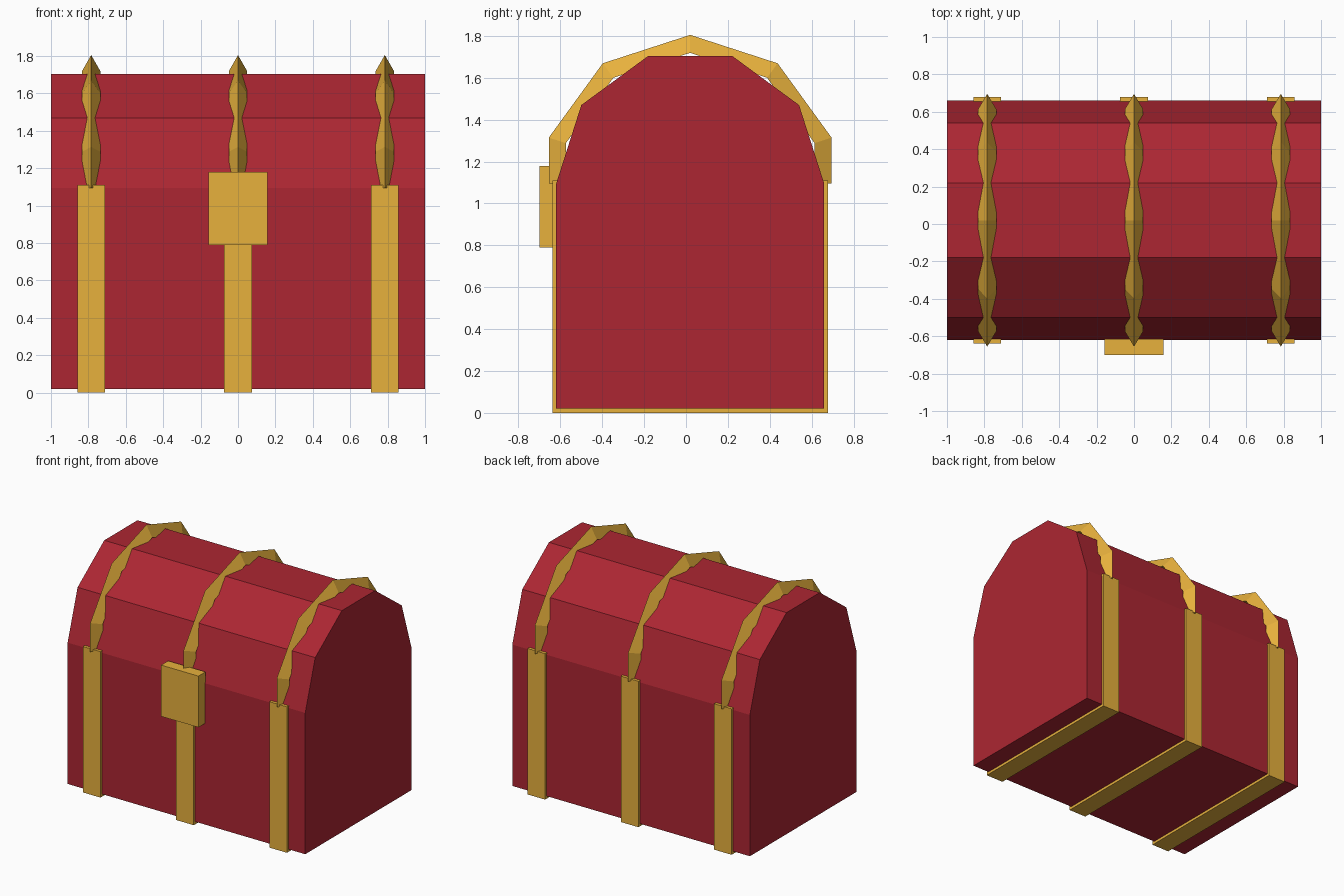
import bpy
import math

if "Cube" in bpy.data.objects:
    bpy.data.objects.remove(bpy.data.objects["Cube"])


def material(name, color):
    m = bpy.data.materials.new(name)
    m.diffuse_color = (*color, 1)
    m.use_nodes = True
    m.node_tree.nodes["Principled BSDF"].inputs["Base Color"].default_value = m.diffuse_color
    return m


RED = material("red paint", (0.413, 0.0194, 0.0319))
GOLD = material("gold metal", (0.831, 0.456, 0.048))


def add_mesh(name, verts, faces, mat):
    me = bpy.data.meshes.new(name)
    me.from_pydata(verts, [], faces)
    me.materials.append(mat)
    ob = bpy.data.objects.new(name, me)
    bpy.context.collection.objects.link(ob)
    return ob


def loft(name, rings, mat):
    """Skin a row of equal rings and cap both ends."""
    n = len(rings[0])
    verts = [p for r in rings for p in r]
    faces = [(a * n + i, a * n + (i + 1) % n, (a + 1) * n + (i + 1) % n, (a + 1) * n + i)
             for a in range(len(rings) - 1) for i in range(n)]
    faces += [tuple(reversed(range(n))), tuple(range(len(verts) - n, len(verts)))]
    return add_mesh(name, verts, faces, mat)


def box(name, x, y, z, mat):
    ring = [(y[0], z[0]), (y[1], z[0]), (y[1], z[1]), (y[0], z[1])]
    return loft(name, [[(v, a, b) for a, b in ring] for v in x], mat)


CY = 0.02  # centre of the chest in y

# Chest and faceted lid: one profile extruded along x
half = [(0.64, 0.02), (0.64, 1.095), (0.52, 1.47), (0.20, 1.705)]
profile = half + [(-y, z) for y, z in reversed(half)]
loft("chest_shell", [[(x, CY + y, z) for y, z in profile] for x in (-1, 1)], RED)

for label, bx in (("left", -0.785), ("middle", 0), ("right", 0.785)):
    # Flat strap around front, bottom and back
    box("strap_" + label, (bx - 0.074, bx + 0.074), (CY - 0.658, CY + 0.658), (0, 1.11), GOLD)

    # Arched strap over the lid: half of a ten-sided ring with a triangular section
    rings = []
    for deg in (0, 18, 54, 90, 126, 162, 180):
        a = math.radians(deg)
        # the ends lie in the middle of a ring side
        k = math.cos(math.radians(18)) if deg in (0, 180) else 1
        rings.append([(bx + dx, CY + r * k * math.cos(a), 1.095 + r * k * math.sin(a))
                      for dx, r in ((0, 0.71), (0.049, 0.6245), (-0.049, 0.6245))])
    loft("lid_arch_" + label, rings, GOLD)

# Lock plate on the front
box("lock", (-0.157, 0.157), (-0.70, -0.615), (0.79, 1.18), GOLD)

# Make all normals point outward
import bmesh
for ob in bpy.data.objects:
    bm = bmesh.new()
    bm.from_mesh(ob.data)
    bmesh.ops.recalc_face_normals(bm, faces=bm.faces)
    bm.to_mesh(ob.data)
    bm.free()
